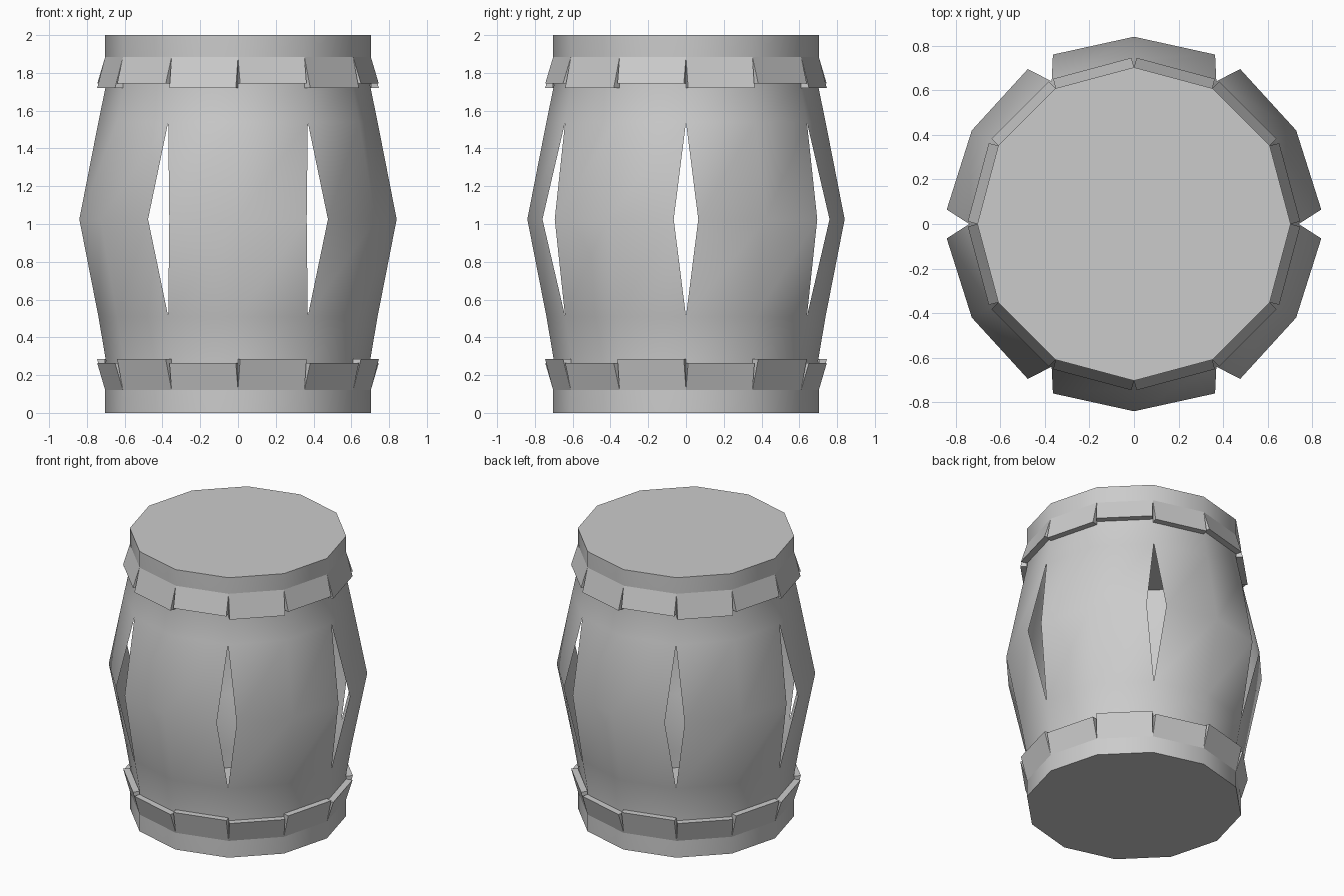
import bpy, bmesh
from math import sin, cos, pi
from mathutils import Vector

if "Cube" in bpy.data.objects:
    bpy.data.objects.remove(bpy.data.objects["Cube"])

SIDES = 12


def ring_point(i, r, z):
    a = 2 * pi * i / SIDES
    return Vector((r * cos(a), r * sin(a), z))


def finish(bm, name, smooth):
    bmesh.ops.recalc_face_normals(bm, faces=bm.faces[:])
    mesh = bpy.data.meshes.new(name)
    bm.to_mesh(mesh)
    bm.free()
    ob = bpy.data.objects.new(name, mesh)
    bpy.context.collection.objects.link(ob)
    if smooth:
        bpy.ops.object.select_all(action='DESELECT')
        ob.select_set(True)
        bpy.context.view_layer.objects.active = ob
        bpy.ops.object.shade_smooth_by_angle(angle=0.6)


# Barrel shell: twelve sides, split at the belly into six staves with diamond slits
profile = [(0.703, 0), (0.703, 0.12), (0.70, 0.28), (0.739, 0.51), (0.84, 1.025),
           (0.739, 1.54), (0.70, 1.73), (0.703, 1.885), (0.703, 2)]
BELLY, GAP = 4, 0.065
bm = bmesh.new()
rings = []
for k, (r, z) in enumerate(profile):
    ring = []
    for i in range(SIDES):
        p = ring_point(i, r, z)
        if k == BELLY and i % 2 == 0:
            t = Vector((-p.y, p.x, 0)).normalized() * GAP
            ring.append((bm.verts.new(p - t), bm.verts.new(p + t)))
        else:
            v = bm.verts.new(p)
            ring.append((v, v))
    rings.append(ring)
for low, high in zip(rings, rings[1:]):
    for i in range(SIDES):
        j = (i + 1) % SIDES
        bm.faces.new((low[i][1], low[j][0], high[j][0], high[i][1]))
# Flat lid and base
bm.faces.new([v[0] for v in rings[-1]])
bm.faces.new([v[0] for v in rings[0]])
finish(bm, "barrel_body", True)


# Hoops: one flaring wedge plate per side, alternating slightly in length
def hoop(name, z_narrow, z_short, z_long, long_parity):
    bm = bmesh.new()
    for i in range(SIDES):
        z = z_long if i % 2 == long_parity else z_short
        a, b = ring_point(i, 0.703, z_narrow), ring_point(i + 1, 0.703, z_narrow)
        out = Vector((a.x + b.x, a.y + b.y, 0)).normalized() * 0.044
        drop = Vector((0, 0, z - z_narrow))
        c, d = b + drop, a + drop
        va, vb, vc, vd = [bm.verts.new(p) for p in (a, b, c + out, d + out)]
        ve, vf = bm.verts.new(c), bm.verts.new(d)
        bm.faces.new((va, vb, vc, vd))
        bm.faces.new((vd, vc, ve, vf))
        bm.faces.new((va, vd, vf))
        bm.faces.new((vb, ve, vc))
    finish(bm, name, False)


hoop("upper_hoop", 1.885, 1.743, 1.72, 0)
hoop("lower_hoop", 0.12, 0.264, 0.285, 1)
